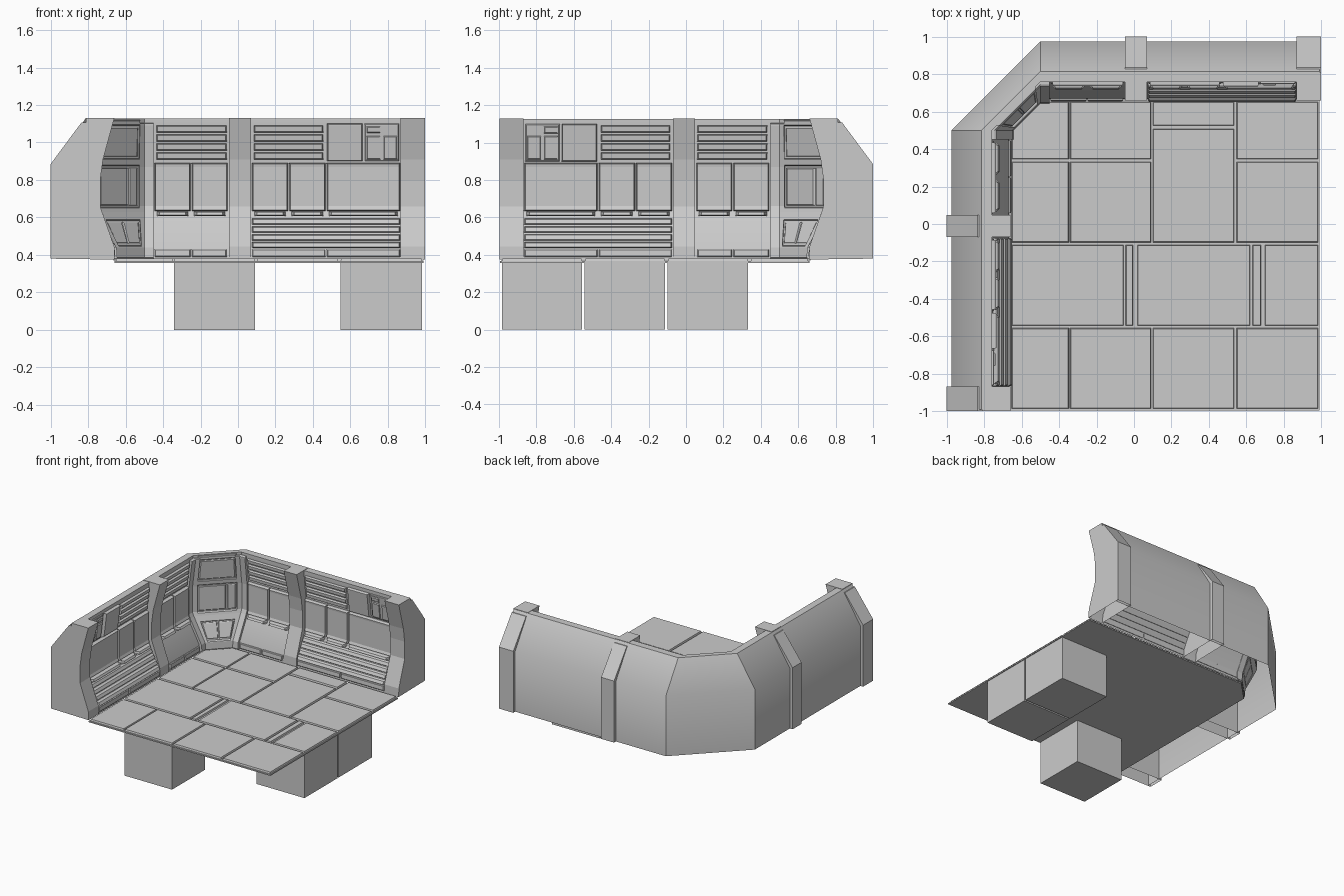
import bpy, bmesh

if "Cube" in bpy.data.objects:
    bpy.data.objects.remove(bpy.data.objects["Cube"])

# Wall cross-sections as (distance from centre, height)
INNER = [(.665, .37), (.67, .44), (.772, .63), (.785, .66), (.785, .87), (.757, 1.09), (.757, 1.127)]
OUTER = [(.815, 1.127), (.975, .875), (.975, .38)]
RIB = [(.658, .375), (.66, .444), (.735, .658), (.735, .80), (.72, .91), (.66, 1.13),
       (.812, 1.13), (.812, 1.107), (.835, 1.107), (1.0, .885), (1.0, .38)]


def back(u, d, z):
    return (u, d, z)


def left(u, d, z):
    return (-d, -u, z)


def corner(u, d, z):
    return (-.5 + (.5 - d) * u, d + (.5 - d) * u, z)


def depth(z):
    for (d0, z0), (d1, z1) in zip(INNER, INNER[1:]):
        if z <= z1:
            return d0 + (d1 - d0) * (z - z0) / (z1 - z0)
    return INNER[-1][0]


def finish(bm, name, smooth=False):
    bmesh.ops.recalc_face_normals(bm, faces=bm.faces)
    me = bpy.data.meshes.new(name)
    bm.to_mesh(me)
    bm.free()
    ob = bpy.data.objects.new(name, me)
    bpy.context.collection.objects.link(ob)
    if smooth:
        bpy.context.view_layer.objects.active = ob
        ob.select_set(True)
        bpy.ops.object.shade_smooth_by_angle(angle=.7)
        ob.select_set(False)
    return ob


def loft(bm, rings, closed=False, caps=False):
    vs = [[bm.verts.new(p) for p in r] for r in rings]
    n = len(vs[0])
    for a, b in zip(vs, vs[1:]):
        for i in range(n if closed else n - 1):
            j = (i + 1) % n
            bm.faces.new((a[i], a[j], b[j], b[i]))
    if caps:
        bm.faces.new(vs[0])
        bm.faces.new(vs[-1])


def plate(bm, place, u0, u1, z0, z1, off, bevel=.006):
    """Raised plate following the inner wall surface."""
    if place is corner:
        bevel *= 3
    zs = sorted([z0, z1] + [z for _, z in INNER if z0 + .002 < z < z1 - .002])
    zb = .005 if z1 - z0 > .02 else .002
    stops = [(z0, 0)] + [(min(max(z, z0 + zb), z1 - zb), off) for z in zs] + [(z1, 0)]
    rings = []
    for z, o in stops:
        d = depth(z)
        k = bevel if o else 0
        o = o if o else off * .6
        rings.append([place(u0, d + .004, z), place(u0 + k, d - o, z),
                      place(u1 - k, d - o, z), place(u1, d + .004, z)])
    loft(bm, rings, closed=True, caps=True)


def prism(bm, pts, z0, z1, inset=0.0):
    cx = sum(p[0] for p in pts) / len(pts)
    cy = sum(p[1] for p in pts) / len(pts)
    sgn = lambda v: (v > .001) - (v < -.001)
    top = [(x - inset * sgn(x - cx), y - inset * sgn(y - cy), z1) for x, y in pts]
    loft(bm, [[(x, y, z0) for x, y in pts], top], closed=True, caps=True)


def rect(x0, x1, y0, y1):
    return [(x0, y0), (x1, y0), (x1, y1), (x0, y1)]


# Wall shell with cut corner, open underneath
bm = bmesh.new()
prof = INNER + OUTER
loft(bm, [[back(.99, d, z) for d, z in prof], [back(-.5, d, z) for d, z in prof],
          [left(-.5, d, z) for d, z in prof], [left(.99, d, z) for d, z in prof]])
finish(bm, "wall_shell", True)

for side, place in (("back", back), ("left", left)):
    # Ribs
    for name, u0, u1 in (("middle", -.047, .07), ("end", .868, .998)):
        bm = bmesh.new()
        loft(bm, [[place(u, d, z) for d, z in RIB] for u in (u0, u1)], caps=True)
        finish(bm, f"{side}_{name}_rib")

    # Padded middle panels and the trims under them
    bm, trim = bmesh.new(), bmesh.new()
    for u0, u1 in ((-.445, -.253), (-.247, -.055), (.075, .267), (.273, .467), (.473, .865)):
        plate(bm, place, u0, u1, .635, .89, .03)
        plate(trim, place, u0 + .012, u1 - .012, .607, .633, .045, .015)
    finish(bm, f"{side}_middle_panels")
    finish(trim, f"{side}_panel_trims")

    # Vent slats
    bm = bmesh.new()
    for u0, u1, z0, step in ((-.435, -.06, .91, .048), (.085, .455, .91, .048), (.075, .865, .436, .042)):
        for i in range(4):
            plate(bm, place, u0, u1, z0 + i * step, z0 + i * step + step * .76, .02)
    finish(bm, f"{side}_vent_slats")

    # Skirting strips, upper panels and control boxes
    bm = bmesh.new()
    for u0, u1 in ((-.445, -.253), (-.247, -.06), (.075, .467), (.473, .865)):
        plate(bm, place, u0, u1, .388, .43, .012)
    finish(bm, f"{side}_skirting")
    bm = bmesh.new()
    plate(bm, place, .475, .665, .9, 1.1, .025)
    plate(bm, place, .675, .86, .9, 1.1, .01)
    for u0, u1, z0, z1 in ((.685, .76, 1.05, 1.085), (.685, .76, .91, 1.035), (.775, .85, .91, 1.035)):
        plate(bm, place, u0, u1, z0, z1, .018)
    finish(bm, f"{side}_upper_panels")

    # Upright beside the corner
    bm = bmesh.new()
    plate(bm, place, -.5, -.452, .38, 1.105, .022, 0)
    finish(bm, f"{side}_corner_upright")

# Corner frame and its inset panels
bm = bmesh.new()
for u0, u1 in ((0, .1), (.9, 1)):
    plate(bm, corner, u0, u1, .38, 1.105, .022, 0)
for z0, z1 in ((.38, .45), (.585, .655), (.875, .915), (1.09, 1.12)):
    plate(bm, corner, .1, .9, z0, z1, .022, 0)
finish(bm, "corner_frame")
bm = bmesh.new()
plate(bm, corner, .13, .87, .925, 1.08, .012)
plate(bm, corner, .13, .3, .665, .865, .012)
plate(bm, corner, .32, .87, .665, .865, .014)
plate(bm, corner, .13, .49, .46, .575, .012)
plate(bm, corner, .51, .87, .46, .575, .012)
finish(bm, "corner_panels")

# Floor base
bm = bmesh.new()
prism(bm, [(-.66, -.995), (.99, -.995), (.99, .66), (-.5, .66), (-.66, .5)], .357, .367)
finish(bm, "floor_base")

# Floor tiles
C = [(-.653, -.347), (-.341, .091), (.1, .535), (.547, .983)]
R = [(-.985, -.555), (-.542, -.112), (-.098, .332), (.346, .652)]
bm = bmesh.new()
tiles = [rect(*c, *R[0]) for c in C]
tiles += [rect(a, b, *R[1]) for a, b in
          ((-.653, -.055), (-.045, -.005), (.018, .62), (.632, .678), (.698, .983))]
tiles += [rect(*C[i], *R[2]) for i in (0, 1, 3)] + [rect(*C[i], *R[3]) for i in (1, 3)]
tiles += [rect(*C[2], -.098, .507), rect(*C[2], .525, .652)]
tiles.append([(-.653, .346), (-.347, .346), (-.347, .652), (-.5, .652), (-.653, .5)])
for t in tiles:
    prism(bm, t, .366, .38, .004)
finish(bm, "floor_tiles")

# Under-floor boxes
for i, (c, r) in enumerate(((1, 0), (3, 1), (3, 2))):
    bm = bmesh.new()
    prism(bm, rect(*C[c], *R[r]), 0, .36)
    finish(bm, f"under_floor_box_{i + 1}")
